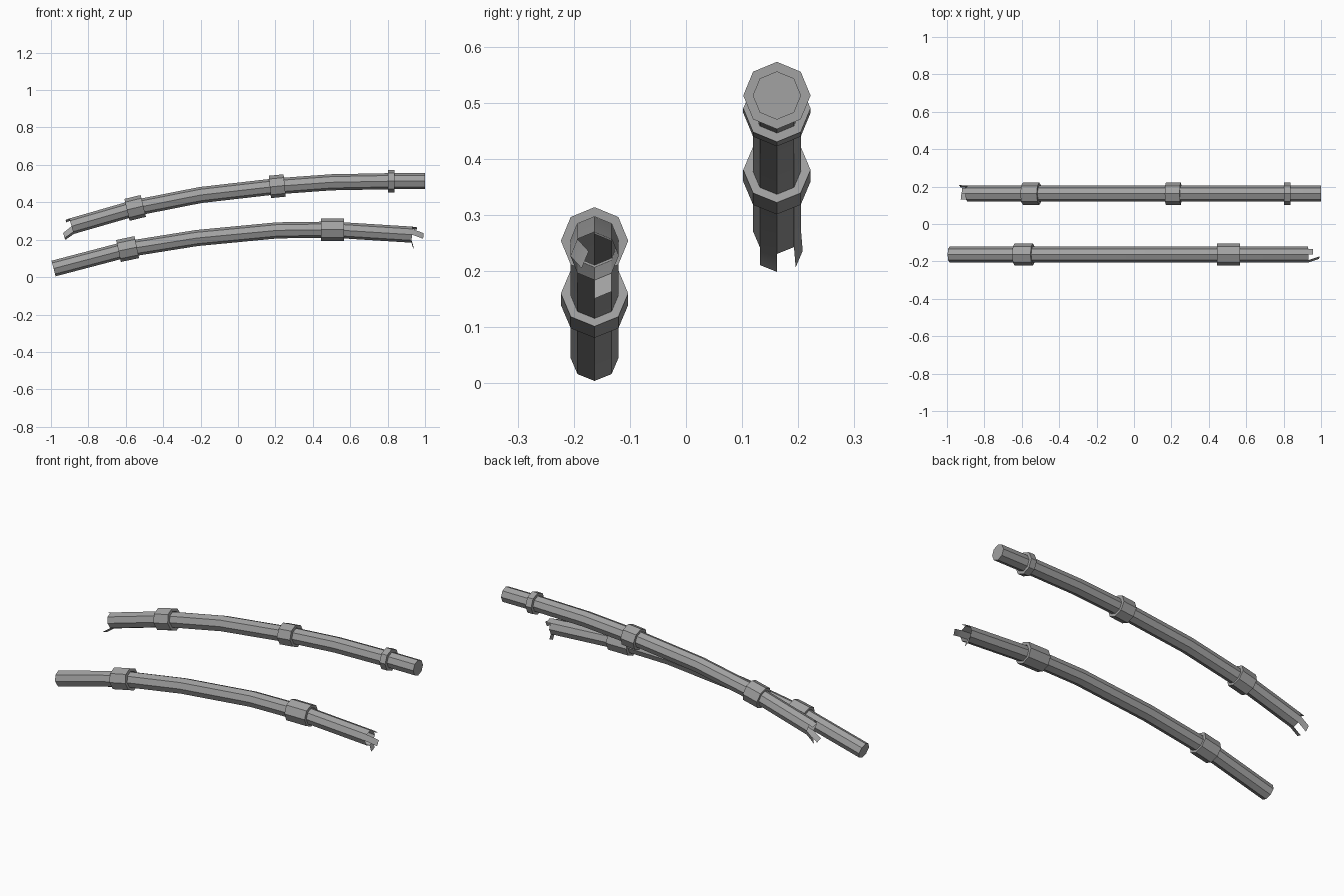
import bpy, bmesh, math
from mathutils import Vector

cube = bpy.data.objects.get("Cube")
if cube:
    bpy.data.objects.remove(cube, do_unlink=True)

SIDES = 8
PIPE_R = 0.043
COLLAR_R = 0.06

metal = bpy.data.materials.new("grey_metal")
metal.use_nodes = True
GREY = (0.36, 0.36, 0.36, 1)
metal.diffuse_color = GREY
metal.node_tree.nodes["Principled BSDF"].inputs["Base Color"].default_value = GREY


def finish(bm, name):
    bm.normal_update()
    mesh = bpy.data.meshes.new(name)
    bm.to_mesh(mesh)
    bm.free()
    obj = bpy.data.objects.new(name, mesh)
    bpy.context.collection.objects.link(obj)
    mesh.materials.append(metal)
    bpy.ops.object.select_all(action='DESELECT')
    bpy.context.view_layer.objects.active = obj
    obj.select_set(True)
    bpy.ops.object.shade_smooth_by_angle(angle=math.radians(30))
    return obj


def ring(bm, centre, tangent, radius):
    """Octagon square to the path, with a corner pointing up."""
    up = Vector((-tangent.z, 0, tangent.x))
    side = Vector((0, 1, 0))
    verts = []
    for i in range(SIDES):
        a = math.tau * i / SIDES
        verts.append(bm.verts.new(centre + radius * (side * math.cos(a) + up * math.sin(a))))
    return verts


def bridge(bm, a, b):
    for i in range(SIDES):
        j = (i + 1) % SIDES
        bm.faces.new((a[i], a[j], b[j], b[i]))


def pipe(name, y, path, torn_first, shards):
    """Bent tube: one end capped, the other open with bent strips."""
    bm = bmesh.new()
    pts = [Vector((x, y, z)) for x, z in path]
    rings = []
    for i, p in enumerate(pts):
        t = (pts[min(i + 1, len(pts) - 1)] - pts[max(i - 1, 0)]).normalized()
        rings.append(ring(bm, p, t, PIPE_R))
    for a, b in zip(rings, rings[1:]):
        bridge(bm, a, b)
    capped, torn = (rings[-1], rings[0]) if torn_first else (rings[0], rings[-1])
    bm.faces.new(capped)
    bmesh.ops.recalc_face_normals(bm, faces=bm.faces[:])
    # torn strips, each grown from one rim edge
    for k, offset in shards:
        a, b = torn[k], torn[(k + 1) % SIDES]
        c, d = (bm.verts.new(v.co + Vector(offset)) for v in (b, a))
        bm.faces.new((b, a, d, c) if torn_first else (a, b, c, d))
    # make sure the tube faces outward
    body = rings[1][0].link_faces[0]
    body.normal_update()
    middle = body.calc_center_median()
    if body.normal.y * (middle.y - y) < 0:
        bmesh.ops.reverse_faces(bm, faces=bm.faces[:])
    return finish(bm, name)


def collar(name, y, x, z, slope, width):
    """Thick octagonal sleeve around a pipe."""
    bm = bmesh.new()
    t = Vector((1, 0, slope)).normalized()
    c = Vector((x, y, z))
    half = t * width / 2
    loops = [ring(bm, c - half, t, PIPE_R), ring(bm, c - half, t, COLLAR_R),
             ring(bm, c + half, t, COLLAR_R), ring(bm, c + half, t, PIPE_R)]
    for i in range(4):
        bridge(bm, loops[i], loops[(i + 1) % 4])
    bmesh.ops.recalc_face_normals(bm, faces=bm.faces[:])
    return finish(bm, name)


# Rear pipe, torn at its -x end
BACK_Y = 0.162
pipe("back_pipe", BACK_Y,
     [(-0.89, 0.272), (-0.55, 0.37), (-0.2, 0.439), (0.21, 0.486),
      (0.5, 0.507), (0.82, 0.513), (1.0, 0.513)], True,
     [(5, (-0.045, 0, -0.032)), (7, (-0.045, 0.003, -0.036)), (1, (-0.02, 0, -0.008))])
collar("back_collar_low", BACK_Y, -0.55, 0.37, 0.24, 0.09)
collar("back_collar_middle", BACK_Y, 0.21, 0.486, 0.1, 0.08)
collar("back_collar_high", BACK_Y, 0.82, 0.513, 0, 0.035)

# Front pipe, torn at its +x end
FRONT_Y = -0.163
pipe("front_pipe", FRONT_Y,
     [(-0.986, 0.046), (-0.59, 0.15), (-0.22, 0.209), (0.21, 0.25),
      (0.5, 0.254), (0.93, 0.227)], False,
     [(6, (0.01, 0, -0.033)), (3, (0.06, 0.02, -0.022)), (1, (0.025, 0, -0.004))])
collar("front_collar_low", FRONT_Y, -0.59, 0.15, 0.21, 0.1)
collar("front_collar_high", FRONT_Y, 0.505, 0.254, 0, 0.125)
